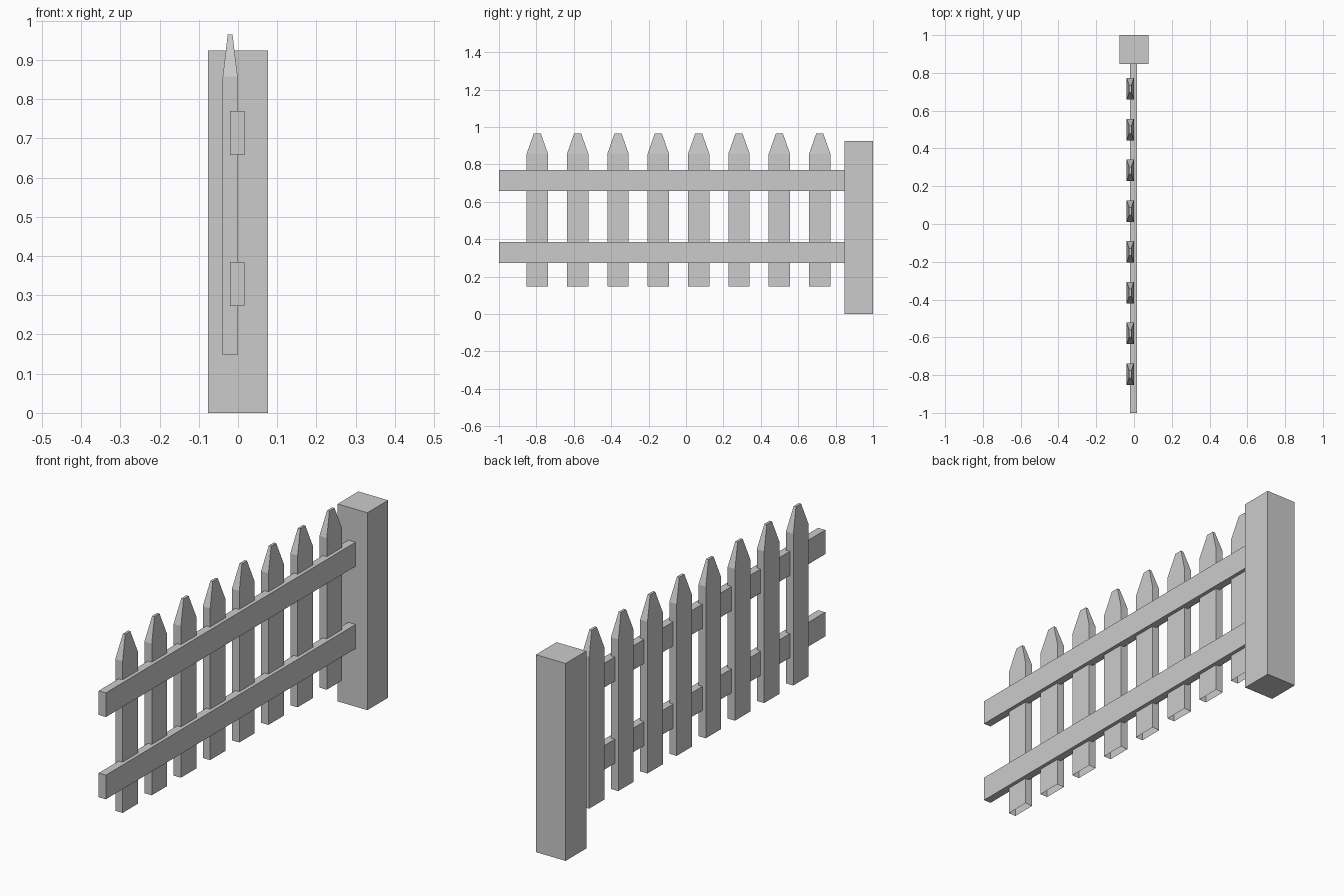
import bpy
import bmesh

default = bpy.data.objects.get("Cube")
if default:
    bpy.data.objects.remove(default, do_unlink=True)

GREY = (0.6, 0.6, 0.6, 1.0)
grey = bpy.data.materials.new("plain grey")
grey.use_nodes = True
grey.diffuse_color = GREY
grey.node_tree.nodes["Principled BSDF"].inputs["Base Color"].default_value = GREY


def loft(name, sections, cap_bottom=True):
    """Stack rectangular sections (x0, x1, y0, y1, z) into a flat-sided solid."""
    bm = bmesh.new()
    rings = []
    for x0, x1, y0, y1, z in sections:
        corners = ((x0, y0), (x1, y0), (x1, y1), (x0, y1))
        rings.append([bm.verts.new((x, y, z)) for x, y in corners])
    for low, high in zip(rings, rings[1:]):
        for i in range(4):
            j = (i + 1) % 4
            bm.faces.new((low[i], low[j], high[j], high[i]))
    bm.faces.new(rings[-1])
    if cap_bottom:
        bm.faces.new(reversed(rings[0]))
    mesh = bpy.data.meshes.new(name)
    bm.to_mesh(mesh)
    bm.free()
    mesh.materials.append(grey)
    obj = bpy.data.objects.new(name, mesh)
    bpy.context.collection.objects.link(obj)
    return obj


def box(name, x, y, z):
    return loft(name, [(*x, *y, z[0]), (*x, *y, z[1])])


# Square end post
POST_FRONT = 0.847
box("end_post", (-0.077, 0.077), (POST_FRONT, 1.0), (0.0, 0.924))

# Two horizontal rails, butting against the post
for name, z in (("lower_rail", (0.272, 0.385)), ("upper_rail", (0.657, 0.77))):
    box(name, (-0.021, 0.016), (-1.0, POST_FRONT), z)

# Pointed pickets, hollow underneath, set into the rails
PICKETS = 8
FIRST, LAST = -0.795, 0.715
HALF, TIP = 0.057, 0.019
for i in range(PICKETS):
    y = FIRST + (LAST - FIRST) * i / (PICKETS - 1)
    loft(f"picket_{i + 1}", [
        (-0.039, -0.001, y - HALF, y + HALF, 0.147),
        (-0.039, -0.001, y - HALF, y + HALF, 0.857),
        (-0.026, -0.014, y - TIP, y + TIP, 0.965),
    ], cap_bottom=False)
